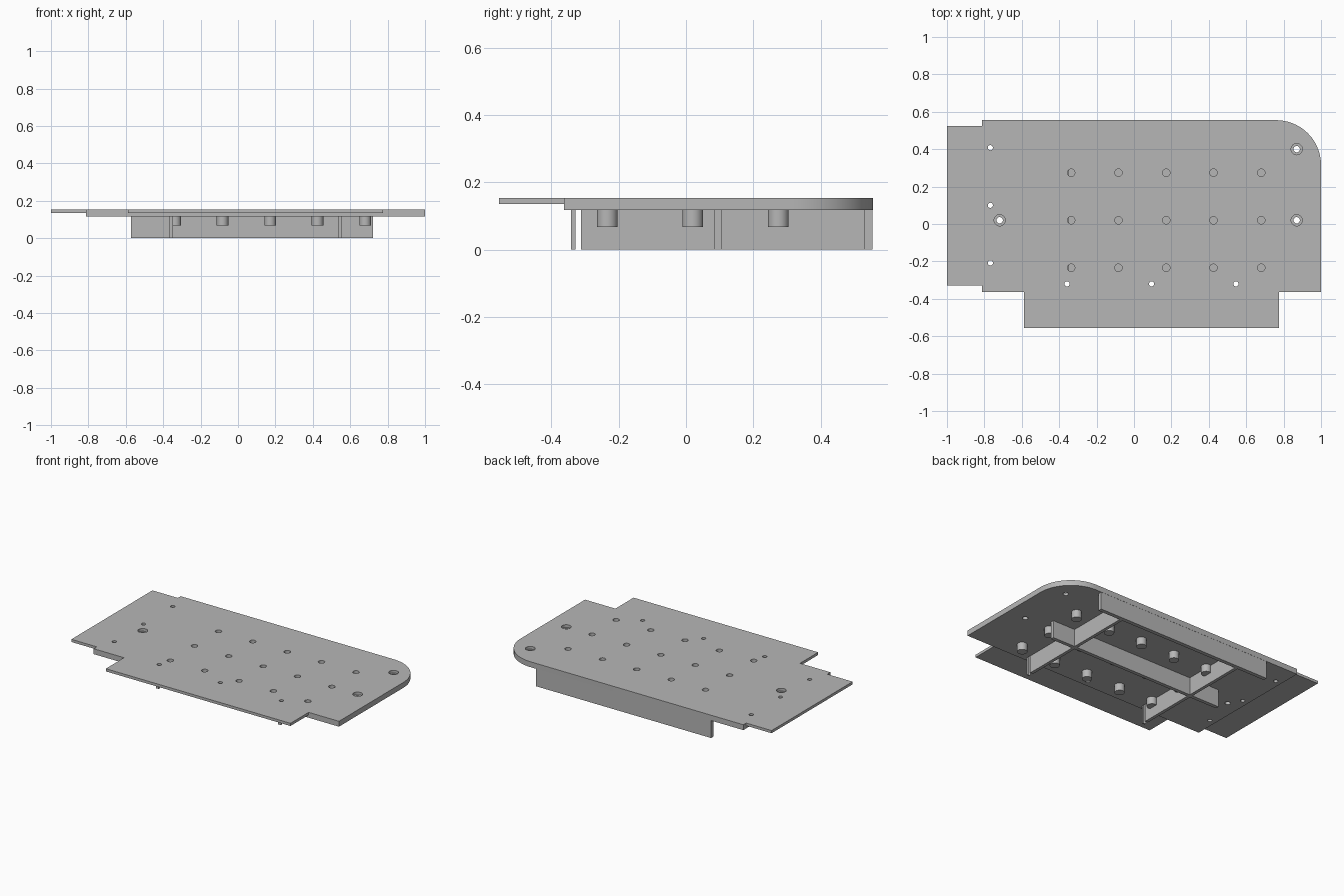
import bpy, bmesh, math
from mathutils import Vector

if "Cube" in bpy.data.objects:
    bpy.data.objects.remove(bpy.data.objects["Cube"])

TOP, TAB_Z, PLATE_Z = 0.153, 0.135, 0.117
PEG_Z = 0.067

grey = bpy.data.materials.new("plain_grey")
grey.use_nodes = True
colour = (0.47, 0.47, 0.47, 1)
grey.diffuse_color = colour
grey.node_tree.nodes["Principled BSDF"].inputs["Base Color"].default_value = colour


def finish(name, bm):
    bmesh.ops.recalc_face_normals(bm, faces=bm.faces)
    mesh = bpy.data.meshes.new(name)
    bm.to_mesh(mesh)
    bm.free()
    mesh.materials.append(grey)
    ob = bpy.data.objects.new(name, mesh)
    bpy.context.collection.objects.link(ob)
    return ob


def prism(name, outline, z0, z1):
    bm = bmesh.new()
    face = bm.faces.new([bm.verts.new((x, y, z0)) for x, y in outline])
    up = bmesh.ops.extrude_face_region(bm, geom=[face])["geom"]
    for v in up:
        if isinstance(v, bmesh.types.BMVert):
            v.co.z = z1
    return finish(name, bm)


def box(name, x0, x1, y0, y1, z0, z1):
    return prism(name, [(x0, y0), (x1, y0), (x1, y1), (x0, y1)], z0, z1)


def lathe(bm, centre, profile, sides=32):
    """Closed round solid from (radius, height) rings; both ends capped."""
    rings = []
    for r, z in profile:
        rings.append([bm.verts.new((centre[0] + r * math.cos(2 * math.pi * i / sides),
                                    centre[1] + r * math.sin(2 * math.pi * i / sides), z))
                      for i in range(sides)])
    for a, b in zip(rings, rings[1:]):
        for i in range(sides):
            j = (i + 1) % sides
            bm.faces.new((a[i], a[j], b[j], b[i]))
    bm.faces.new(rings[0])
    bm.faces.new(rings[-1])


def boolean(ob, other, operation):
    mod = ob.modifiers.new(operation.lower(), 'BOOLEAN')
    mod.operation = operation
    mod.solver = 'EXACT'
    mod.object = other
    bpy.context.view_layer.update()
    deps = bpy.context.evaluated_depsgraph_get()
    mesh = bpy.data.meshes.new_from_object(ob.evaluated_get(deps))
    ob.modifiers.clear()
    ob.data = mesh


# Main plate with one rounded corner
R = 0.24
corner = Vector((1 - R, 0.555 - R))
arc = [(corner.x + R * math.cos(math.pi / 2 * i / 24),
        corner.y + R * math.sin(math.pi / 2 * i / 24)) for i in range(25)]
plate = prism("main_plate", [(-0.812, -0.363), (1, -0.363)] + arc + [(-0.812, 0.555)],
              PLATE_Z, TOP)

# Thin tabs at the side and front, merged into the plate
for tab in (box("side_tab", -1, -0.78, -0.33, 0.525, TAB_Z, TOP),
            box("front_tab", -0.588, 0.776, -0.555, -0.34, TAB_Z, TOP)):
    boolean(plate, tab, 'UNION')
    bpy.data.objects.remove(tab)

# Ribs underneath
back_wall = box("back_wall", -0.573, 0.722, 0.528, 0.554, 0, PLATE_Z)
middle_rib = box("middle_rib", -0.573, 0.722, 0.083, 0.107, 0, PLATE_Z)
cross_ribs = [box("cross_rib_" + side, x - 0.0105, x + 0.0105, -0.341, 0.53, 0, PLATE_Z)
              for side, x in (("right", -0.358), ("left", 0.545))]

# Hollow pegs in a grid
peg_spots = [(x, y) for x in (-0.336, -0.083, 0.172, 0.425, 0.68)
             for y in (-0.234, 0.02, 0.274)]
FLOOR = 0.08
pegs = []
for i, spot in enumerate(peg_spots):
    bm = bmesh.new()
    lathe(bm, spot, [(0.031, PEG_Z), (0.031, PLATE_Z), (0.02, PLATE_Z), (0.02, FLOOR)])
    pegs.append(finish("peg_%d" % (i + 1), bm))

# Hole cutter: peg sockets, small pin holes and counterbored screw holes
bm = bmesh.new()
for spot in peg_spots:
    lathe(bm, spot, [(0.02, 0.1), (0.02, 0.2)])
for spot in [(-0.358, -0.32), (0.094, -0.32), (0.545, -0.32),
             (-0.768, 0.408), (-0.768, 0.1), (-0.768, -0.208)]:
    lathe(bm, spot, [(0.0138, -0.05), (0.0138, 0.2)], 24)
for spot in [(-0.718, 0.02), (0.87, 0.02), (0.87, 0.4)]:
    lathe(bm, spot, [(0.017, 0.05), (0.017, TAB_Z), (0.03, TAB_Z), (0.03, 0.2)])
cutter = finish("hole_cutter", bm)
cutter.hide_render = True
for ob in [plate] + cross_ribs:
    boolean(ob, cutter, 'DIFFERENCE')
bpy.data.objects.remove(cutter)

# Smooth round walls, keep edges sharp
bpy.ops.object.select_all(action='DESELECT')
for ob in [plate, back_wall, middle_rib] + cross_ribs + pegs:
    ob.select_set(True)
bpy.context.view_layer.objects.active = plate
bpy.ops.object.shade_smooth_by_angle(angle=math.radians(30))
